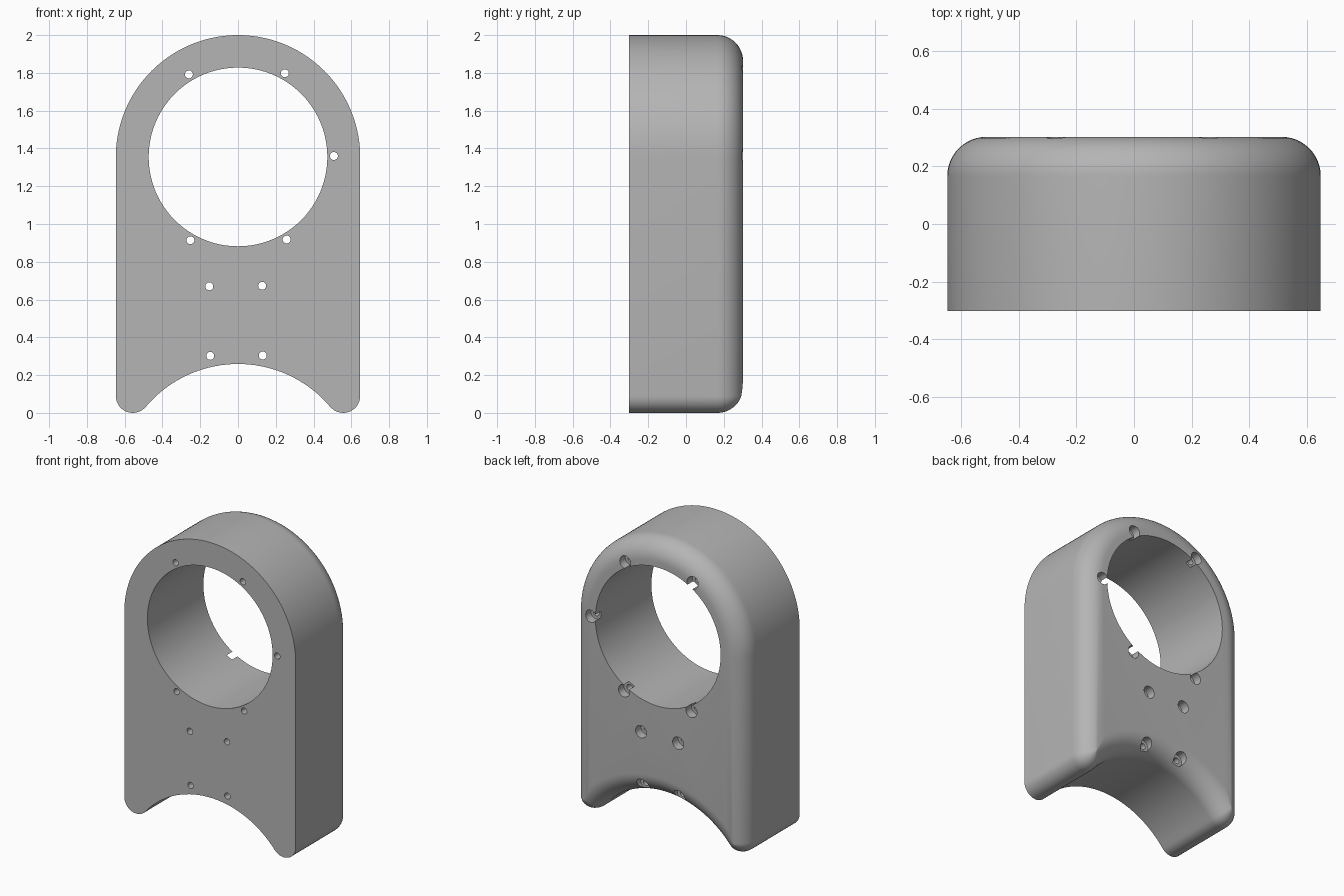
import bpy, bmesh
from math import pi, sin, cos, atan2, sqrt, hypot

cube = bpy.data.objects.get("Cube")
if cube:
    bpy.data.objects.remove(cube, do_unlink=True)

HALF = 0.302                  # half depth
W, TOP_Z = 0.647, 1.353       # half width, centre height of the round top
FOOT = 0.09                   # foot radius
FX = W - FOOT                 # foot centre x
ARCH_Z = -0.38                # centre height of the bottom arch
ARCH_R = hypot(FX, FOOT - ARCH_Z) - FOOT
FILLET = 0.136                # back edge rounding
BORE_R = 0.473

grey = bpy.data.materials.new("grey")
grey.use_nodes = True
grey.diffuse_color = (0.46, 0.46, 0.46, 1)
grey.node_tree.nodes["Principled BSDF"].inputs["Base Color"].default_value = (0.46, 0.46, 0.46, 1)


def arc(cx, cz, r, a0, a1, n):
    return [(cx + r * cos(a0 + (a1 - a0) * i / n), cz + r * sin(a0 + (a1 - a0) * i / n))
            for i in range(n + 1)]


def outline(d):
    """Plate outline moved inward by d; always the same number of points."""
    big = ARCH_R + d
    if d < FOOT:
        end = atan2(ARCH_Z - FOOT, -FX)
        foot = arc(FX, FOOT, FOOT - d, 0, end, 14)
        a = end + pi
    else:
        x = W - d
        z = ARCH_Z + sqrt(big * big - x * x)
        foot = [(x, z)] * 15
        a = atan2(z - ARCH_Z, x)
    mirrored = [(-x, z) for x, z in reversed(foot)]
    return (arc(0, TOP_Z, W - d, pi, 0, 72) + foot
            + arc(0, ARCH_Z, big, a, pi - a, 36)[1:-1] + mirrored)


def add_rings(bm, rings):
    """Skin a list of 3D rings and cap both ends."""
    loops = [[bm.verts.new(p) for p in ring] for ring in rings]
    n = len(loops[0])
    for lo, hi in zip(loops, loops[1:]):
        for i in range(n):
            j = (i + 1) % n
            bm.faces.new((lo[i], lo[j], hi[j], hi[i]))
    bm.faces.new(loops[0])
    bm.faces.new(loops[-1])


def finish(name, bm):
    bmesh.ops.remove_doubles(bm, verts=bm.verts, dist=1e-5)
    bmesh.ops.recalc_face_normals(bm, faces=bm.faces)
    mesh = bpy.data.meshes.new(name)
    bm.to_mesh(mesh)
    bm.free()
    mesh.materials.append(grey)
    obj = bpy.data.objects.new(name, mesh)
    bpy.context.collection.objects.link(obj)
    return obj


def lathe(bm, cx, cz, profile, n):
    """Round cutter along y from (y, radius) pairs."""
    add_rings(bm, [[(cx + r * cos(2 * pi * i / n), y, cz + r * sin(2 * pi * i / n))
                    for i in range(n)] for y, r in profile])


# Housing body with the rounded back edge
bm = bmesh.new()
sections = [(-HALF, 0)]
for k in range(13):
    t = pi / 2 * k / 12
    sections.append((HALF - FILLET + FILLET * sin(t), FILLET * (1 - cos(t))))
add_rings(bm, [[(x, y, z) for x, z in outline(d)] for y, d in sections])
body = finish("bracket_body", bm)

# Main bore cutter
bm = bmesh.new()
lathe(bm, 0, TOP_Z + 0.002, [(-0.5, BORE_R), (0.5, BORE_R)], 96)
bore = finish("bore_cutter", bm)

# Counterbored screw holes: five round the bore, four below it
holes = [(-0.26, 1.792), (0.248, 1.798), (0.508, 1.36), (-0.252, 0.914), (0.257, 0.918),
         (-0.152, 0.67), (0.128, 0.673), (-0.147, 0.302), (0.131, 0.304)]
SEAT = HALF - 0.06
bm = bmesh.new()
for x, z in holes:
    lathe(bm, x, z, [(-0.5, 0.021), (SEAT, 0.021), (SEAT, 0.042), (0.5, 0.042)], 24)
screws = finish("screw_hole_cutter", bm)

# Cut the openings
bpy.context.view_layer.objects.active = body
for cutter in (bore, screws):
    cutter.hide_render = True
    mod = body.modifiers.new(cutter.name, "BOOLEAN")
    mod.operation = "DIFFERENCE"
    mod.solver = "EXACT"
    mod.object = cutter
    bpy.ops.object.modifier_apply(modifier=mod.name)
    bpy.data.objects.remove(cutter, do_unlink=True)

# Smooth shading with crisp rims
bpy.ops.object.select_all(action="DESELECT")
body.select_set(True)
bpy.ops.object.shade_smooth_by_angle(angle=0.55)
